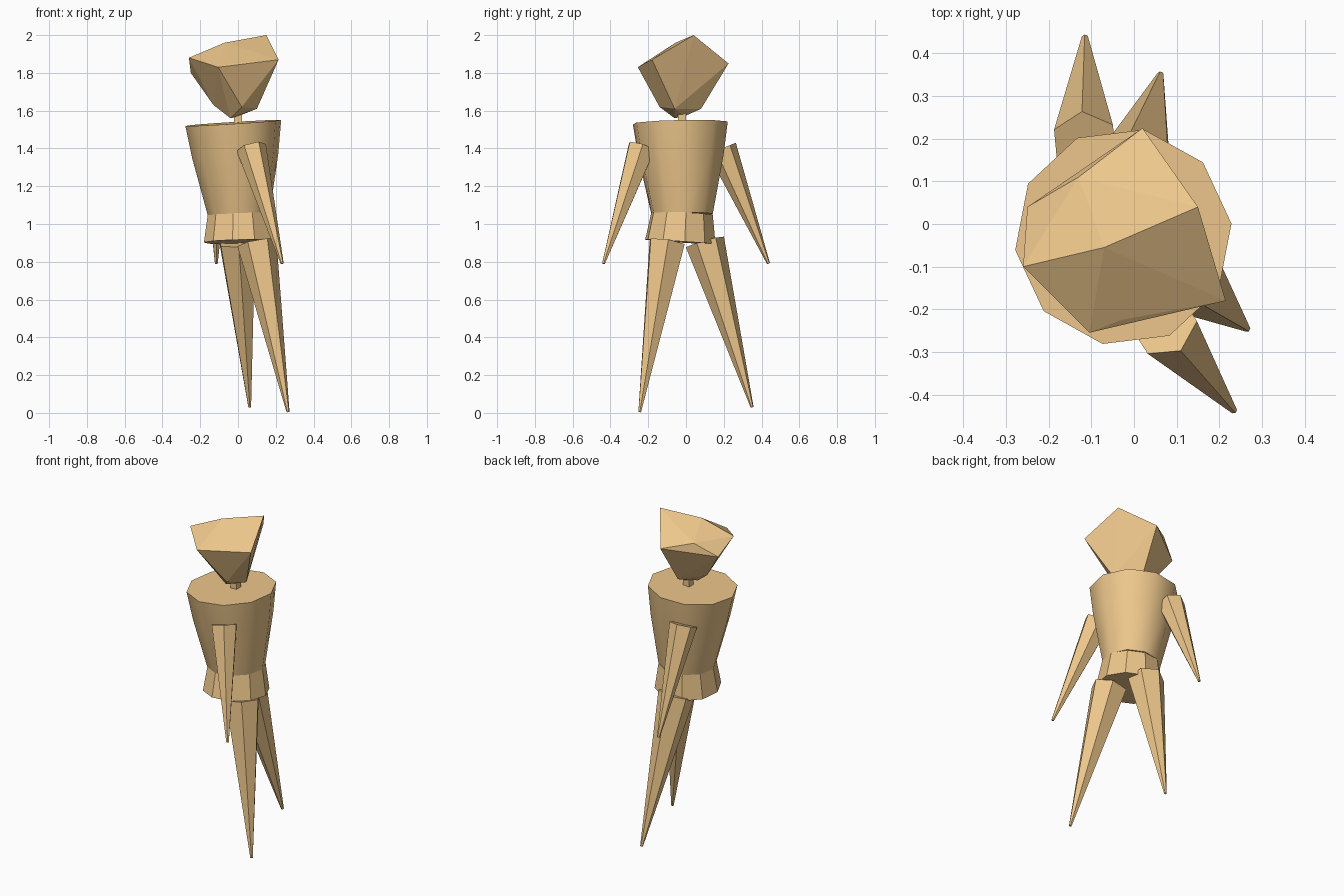
import bpy, bmesh, math
from mathutils import Vector

if "Cube" in bpy.data.objects:
    bpy.data.objects.remove(bpy.data.objects["Cube"])

wood = bpy.data.materials.new("wood")
wood.diffuse_color = (0.85, 0.57, 0.26, 1)
wood.use_nodes = True
wood.node_tree.nodes["Principled BSDF"].inputs["Base Color"].default_value = wood.diffuse_color


def add_object(name, bm):
    bmesh.ops.recalc_face_normals(bm, faces=bm.faces)
    mesh = bpy.data.meshes.new(name)
    bm.to_mesh(mesh)
    bm.free()
    mesh.materials.append(wood)
    obj = bpy.data.objects.new(name, mesh)
    bpy.context.collection.objects.link(obj)
    return obj


def tapered(name, low, high, rings, sides, phase):
    """Closed prism along low-high; rings are (fraction, radius) pairs."""
    low, high = Vector(low), Vector(high)
    turn = Vector((0, 0, 1)).rotation_difference(high - low)
    bm = bmesh.new()
    loops = []
    for t, r in rings:
        loop = []
        for i in range(sides):
            a = math.radians(phase) + math.tau * i / sides
            offset = turn @ Vector((r * math.cos(a), r * math.sin(a), 0))
            loop.append(bm.verts.new(low.lerp(high, t) + offset))
        loops.append(loop)
    for a, b in zip(loops, loops[1:]):
        for i in range(sides):
            j = (i + 1) % sides
            bm.faces.new((a[i], a[j], b[j], b[i]))
    bm.faces.new(loops[0][::-1])
    bm.faces.new(loops[-1])
    return add_object(name, bm)


# Torso, pelvis and neck
torso = tapered("torso", (0.005, -0.02, 1.05), (-0.025, -0.03, 1.535),
                [(0, 0.165), (0.64, 0.23), (1, 0.256)], 10, 7)
bpy.context.view_layer.objects.active = torso
torso.select_set(True)
bpy.ops.object.shade_smooth_by_angle(angle=math.radians(40))
torso.select_set(False)
tapered("pelvis", (0.008, -0.03, 0.905), (0.005, -0.02, 1.06),
        [(0, 0.19), (1, 0.165)], 10, 7)
tapered("neck", (0, -0.022, 1.52), (0, -0.022, 1.61), [(0, 0.03), (1, 0.03)], 4, 45)

# Limbs: pointed six-sided spikes from tip to joint
limbs = [
    ("right_arm", (0.234, -0.437, 0.79), (0.07, -0.235, 1.405), 0.08, 3),
    ("left_arm", (-0.115, 0.437, 0.79), (-0.115, 0.19, 1.40), 0.08, 35),
    ("right_leg", (0.265, -0.245, 0.005), (0.10, -0.10, 0.90), 0.105, 3),
    ("left_leg", (0.062, 0.35, 0.03), (-0.005, 0.10, 0.905), 0.105, 35),
]
for name, tip, joint, radius, phase in limbs:
    tapered(name, tip, joint, [(0, 0.008), (1, radius)], 6, phase)

# Faceted head, as the hull of its corners
corners = [
    (0.15, 0.04, 2.0), (0.215, -0.18, 1.87), (-0.03, -0.225, 1.85),
    (-0.105, -0.255, 1.83), (-0.26, -0.10, 1.88), (-0.07, -0.055, 1.96),
    (-0.25, 0.04, 1.80), (-0.13, 0.11, 1.88), (0.02, 0.225, 1.85),
    (0.10, -0.06, 1.61), (0.0, 0.08, 1.61), (0.02, -0.14, 1.62),
    (-0.13, -0.02, 1.63), (-0.04, -0.06, 1.56), (0.0, -0.01, 1.57),
]
bm = bmesh.new()
for c in corners:
    bm.verts.new(c)
hull = bmesh.ops.convex_hull(bm, input=bm.verts)
bmesh.ops.delete(bm, geom=list(set(hull["geom_interior"])), context="VERTS")
add_object("head", bm)
